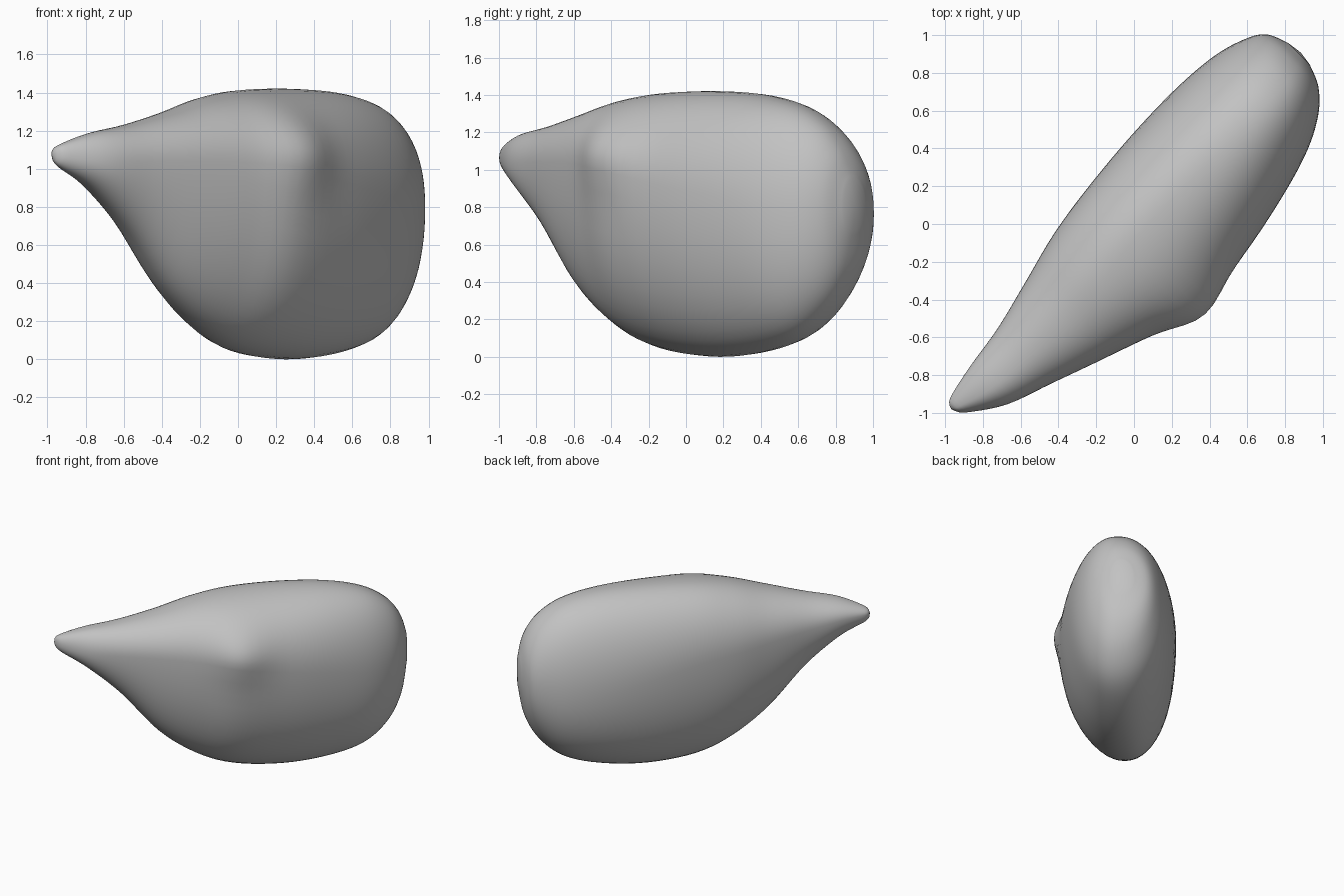
import bpy, bmesh, math
from mathutils import Vector

cube = bpy.data.objects.get("Cube")
if cube:
    bpy.data.objects.remove(cube, do_unlink=True)

# Grey skin
mat = bpy.data.materials.new("plain_grey")
mat.use_nodes = True
grey = (0.54, 0.54, 0.54, 1)
mat.diffuse_color = grey
mat.node_tree.nodes["Principled BSDF"].inputs["Base Color"].default_value = grey

# Stations along the diagonal length:
# distance, bottom z, top z, left edge, right edge, left height, right height, crest offset
STATIONS = [
    (-1.37, 1.04, 1.10, -.01, .03, 1.08, 1.07, .01),
    (-1.33, 1.00, 1.13, -.04, .08, 1.08, 1.06, .03),
    (-1.15, .89, 1.19, -.08, .20, 1.07, 1.04, .08),
    (-.90, .67, 1.235, -.12, .29, 1.03, 1.04, .10),
    (-.62, .35, 1.30, -.19, .39, .99, 1.04, .11),
    (-.35, .15, 1.37, -.26, .48, .95, 1.03, .09),
    (-.07, .04, 1.41, -.305, .56, .91, 1.00, .06),
    (.30, .00, 1.42, -.34, .525, .82, .92, .05),
    (.65, .03, 1.40, -.35, .455, .74, .86, .05),
    (.92, .11, 1.34, -.33, .375, .71, .80, .05),
    (1.10, .26, 1.235, -.28, .28, .74, .79, .04),
    (1.205, .45, 1.10, -.215, .175, .77, .81, .02),
    (1.255, .68, .95, -.10, .06, .80, .81, -.01),
]
STEPS, SIDES = 5, 56
FULLNESS = .95


def spline(a, b, c, d, t):
    """Smooth blend between rows b and c."""
    return [q + .5 * t * (r - p + t * (2*p - 5*q + 4*r - s + t * (3*(q - r) + s - p)))
            for p, q, r, s in zip(a, b, c, d)]


def swell(x):
    """Signed cosine or sine, slightly fuller than an ellipse."""
    return math.copysign(abs(x) ** FULLNESS, x)


def section(row):
    """Lopsided oval made of four quarters, with a low knob on the right flank."""
    u, bottom, top, left, right, z_left, z_right, crest = row
    points = []
    for i in range(SIDES):
        a = 2 * math.pi * i / SIDES
        c, s = swell(math.cos(a)), swell(math.sin(a))
        v = crest + c * ((right - crest) if c > 0 else (crest - left))
        side = z_right if c > 0 else z_left
        z = side + s * ((top - side) if s > 0 else (side - bottom))
        if c > 0:
            v += .05 * c * math.exp(-((u + .07) / .2) ** 2 - ((z - 1.1) / .2) ** 2)
        points.append(Vector(((u + v) / math.sqrt(2), (u - v) / math.sqrt(2), z)))
    return points


# Interpolated rows from the narrow tip to the blunt back
rows = []
last = len(STATIONS) - 1
for k in range(last):
    quad = [STATIONS[min(max(k + j, 0), last)] for j in (-1, 0, 1, 2)]
    rows += [spline(*quad, n / STEPS) for n in range(STEPS)]
rows.append(STATIONS[last])

# Skin the body and close both ends
bm = bmesh.new()
rings = [[bm.verts.new(p) for p in section(r)] for r in rows]
for r0, r1 in zip(rings, rings[1:]):
    for i in range(SIDES):
        j = (i + 1) % SIDES
        bm.faces.new((r0[i], r0[j], r1[j], r1[i]))
for ring, push in ((rings[0], -.005), (rings[-1], .008)):
    centre = sum((v.co for v in ring), Vector()) / SIDES
    pole = bm.verts.new(centre + Vector((push, push, 0)))
    for i in range(SIDES):
        bm.faces.new((ring[i], ring[(i + 1) % SIDES], pole))
bmesh.ops.recalc_face_normals(bm, faces=bm.faces)
mesh = bpy.data.meshes.new("seed_body")
bm.to_mesh(mesh)
bm.free()
mesh.materials.append(mat)
body = bpy.data.objects.new("seed_body", mesh)
bpy.context.collection.objects.link(body)

# Smooth shading
for o in bpy.context.selected_objects:
    o.select_set(False)
body.select_set(True)
bpy.context.view_layer.objects.active = body
bpy.ops.object.shade_smooth_by_angle(angle=math.radians(50))
